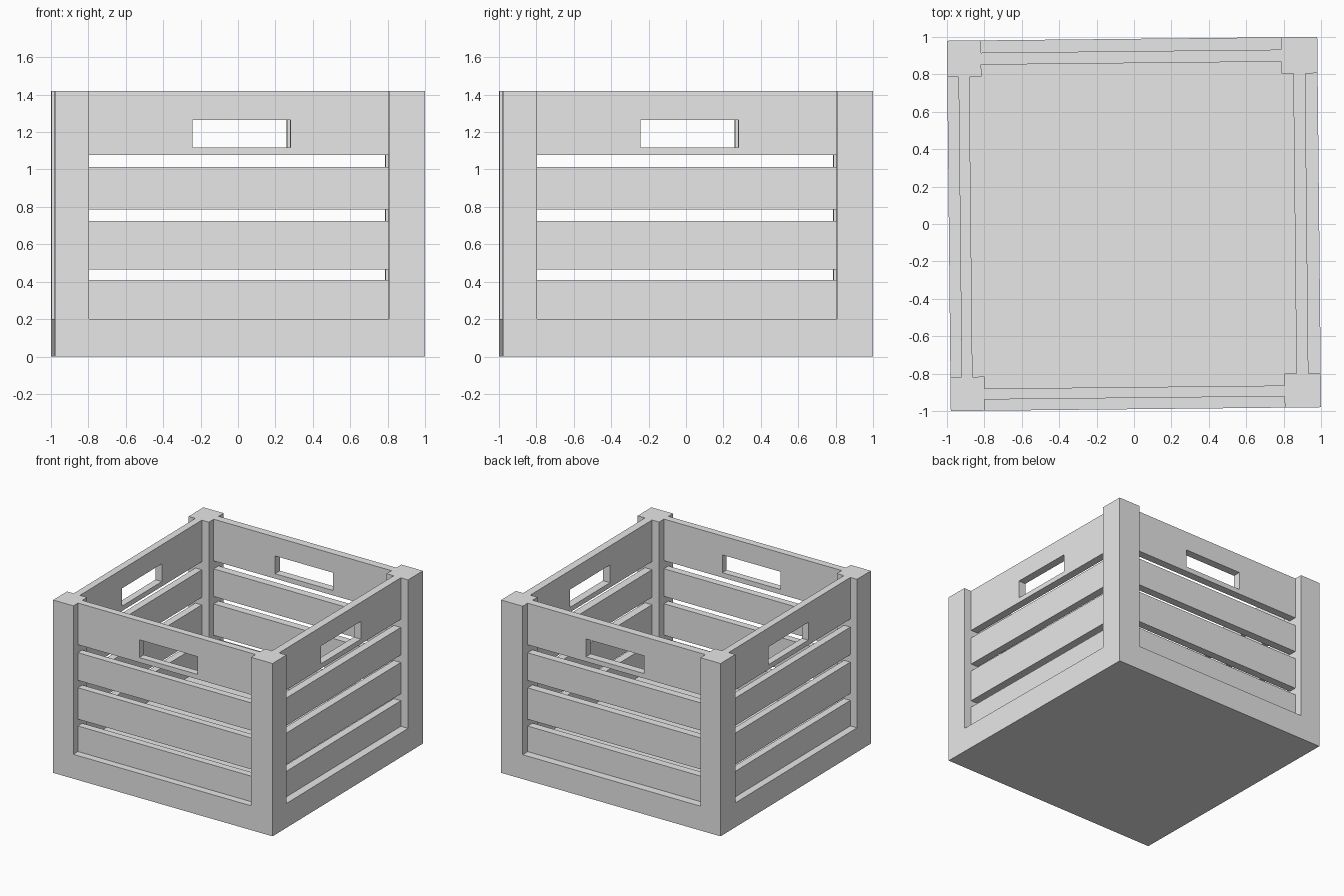
import bpy
import bmesh
from mathutils import Matrix, Vector

cube = bpy.data.objects.get("Cube")
if cube:
    bpy.data.objects.remove(cube, do_unlink=True)

HALF = 0.99          # outer half width of the crate
POST = 0.802         # inner half spacing of the posts
SLAT_OUT, SLAT_IN = 0.927, 0.866
SHIFT = -0.006       # the slatted frame sits slightly off the base centre
BASE, TOP = 0.2, 1.42
SLATS = {"bottom": (BASE, 0.41), "lower": (0.466, 0.724), "upper": (0.785, 1.012)}
RIM = (1.078, 1.118, 1.264, TOP)   # rim slat heights, handle hole in the middle
HANDLE = (-0.254, 0.27)
TURN = Matrix.Rotation(0.0104, 4, "Z")

grey = bpy.data.materials.new("plain grey")
grey.use_nodes = True
grey.diffuse_color = (0.8, 0.8, 0.8, 1)
grey.node_tree.nodes["Principled BSDF"].inputs["Base Color"].default_value = (0.8, 0.8, 0.8, 1)


def finish(name, bm):
    bmesh.ops.recalc_face_normals(bm, faces=bm.faces)
    bm.transform(TURN)
    mesh = bpy.data.meshes.new(name)
    bm.to_mesh(mesh)
    bm.free()
    mesh.materials.append(grey)
    bpy.context.collection.objects.link(bpy.data.objects.new(name, mesh))


def box(name, a, b):
    a, b = Vector(a), Vector(b)
    bm = bmesh.new()
    bmesh.ops.create_cube(bm, size=1)
    for v in bm.verts:
        v.co = (a + b) / 2 + v.co * (b - a)
    finish(name, bm)


def rim_slat(name, along_x, near, far):
    """Grid of faces without its middle cell, extruded to the slat thickness."""
    spans = (SHIFT - POST, *HANDLE, SHIFT + POST)

    def place(u, d, z):
        return (u, d, z) if along_x else (d, u, z)

    bm = bmesh.new()
    grid = [[bm.verts.new(place(u, near, z)) for z in RIM] for u in spans]
    for i in range(3):
        for j in range(3):
            if (i, j) != (1, 1):
                bm.faces.new((grid[i][j], grid[i + 1][j], grid[i + 1][j + 1], grid[i][j + 1]))
    new = bmesh.ops.extrude_face_region(bm, geom=bm.faces[:])["geom"]
    bmesh.ops.translate(bm, vec=place(0, far - near, 0),
                        verts=[g for g in new if isinstance(g, bmesh.types.BMVert)])
    finish(name, bm)


# Solid base
box("base", (-HALF, -HALF, 0), (HALF, HALF, BASE))

# Corner posts
for sx, x_name in ((-1, "right"), (1, "left")):
    for sy, y_name in ((-1, "front"), (1, "back")):
        xs = sorted((sx * HALF, sx * POST + SHIFT))
        ys = sorted((sy * HALF, sy * POST + SHIFT))
        box(f"{y_name}_{x_name}_post", (xs[0], ys[0], BASE), (xs[1], ys[1], TOP))

# Slats on each wall, with a handle hole in the rim slat
for wall, along_x, side in (("front", True, -1), ("back", True, 1),
                            ("right", False, -1), ("left", False, 1)):
    near, far = sorted((side * SLAT_IN + SHIFT, side * SLAT_OUT + SHIFT / 2))
    u0, u1 = SHIFT - POST, SHIFT + POST
    for level, (z0, z1) in SLATS.items():
        if along_x:
            box(f"{wall}_{level}_slat", (u0, near, z0), (u1, far, z1))
        else:
            box(f"{wall}_{level}_slat", (near, u0, z0), (far, u1, z1))
    rim_slat(f"{wall}_rim_slat", along_x, near, far)
